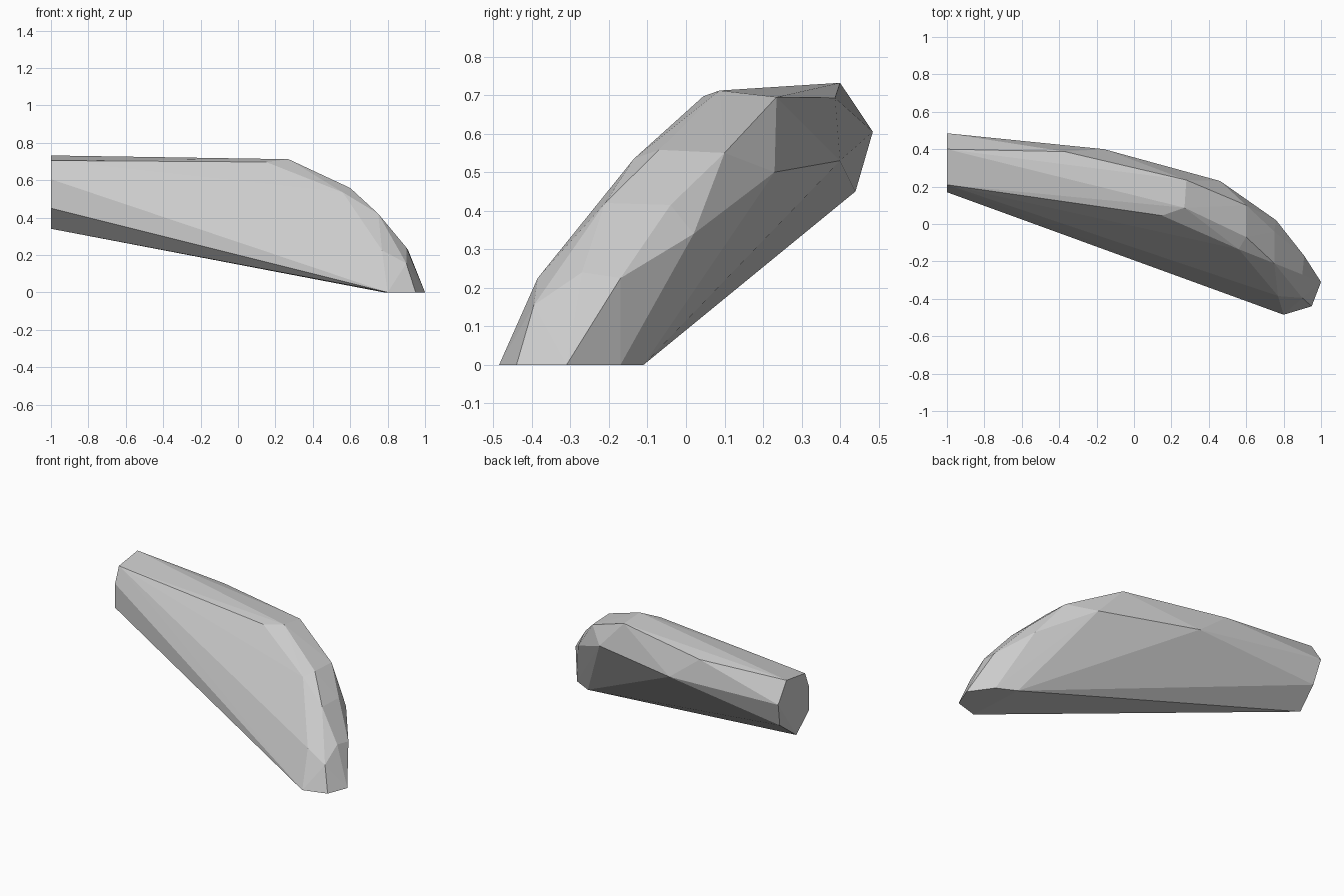
import bpy
import bmesh

# Remove the default object
default_cube = bpy.data.objects.get("Cube")
if default_cube:
    bpy.data.objects.remove(default_cube, do_unlink=True)


def make_material(name, colour):
    material = bpy.data.materials.new(name)
    material.use_nodes = True
    material.diffuse_color = colour
    shader = material.node_tree.nodes["Principled BSDF"]
    shader.inputs["Base Color"].default_value = colour
    shader.inputs["Roughness"].default_value = 0.9
    return material


def build_hull(name, sections, material):
    """Wrap a faceted convex skin around a series of cross-sections."""
    bm = bmesh.new()
    for section in sections:
        for point in section:
            bm.verts.new(point)
    hull = bmesh.ops.convex_hull(bm, input=bm.verts[:], use_existing_faces=False)
    # Drop points that ended up inside the skin
    loose = [v for v in bm.verts if not v.link_faces]
    bmesh.ops.delete(bm, geom=loose, context="VERTS")
    bmesh.ops.recalc_face_normals(bm, faces=bm.faces[:])
    for face in bm.faces:
        face.smooth = False
    mesh = bpy.data.meshes.new(name)
    bm.to_mesh(mesh)
    bm.free()
    mesh.materials.append(material)
    rock = bpy.data.objects.new(name, mesh)
    bpy.context.collection.objects.link(rock)
    return rock


# Cut end of the slab, facing sideways
end_cap = [(-1, .21, .705), (-1, .4, .732), (-1, .485, .605),
           (-.98, .44, .45), (-1, .3, .34), (-1, .17, .45), (-1, .17, .605)]

# Long ridge along the top and back
ridge = [(-.37, .387, .693), (-.16, .4, .53)]

# Crown, where the slab starts to bend down
crown = [(.15, .045, .697), (.27, .087, .712), (.28, .235, .695), (.46, .23, .5)]

# Rounded shoulder
shoulder = [(.56, -.135, .535), (.6, -.07, .558), (.6, .1, .55),
            (.75, -.21, .42), (.75, -.04, .415), (.76, .02, .34)]

# Lower flank above the foot
flank = [(.77, -.385, .225), (.9, -.395, .155), (.9, -.27, .24), (.91, -.17, .225)]

# Flat foot on the ground
foot = [(.8, -.485, 0), (.95, -.44, 0), (1, -.31, 0), (.9, -.17, 0), (.78, -.11, 0)]

grey_stone = make_material("grey stone", (.6, .6, .6, 1))
build_hull("rock_slab", [end_cap, ridge, crown, shoulder, flank, foot], grey_stone)
